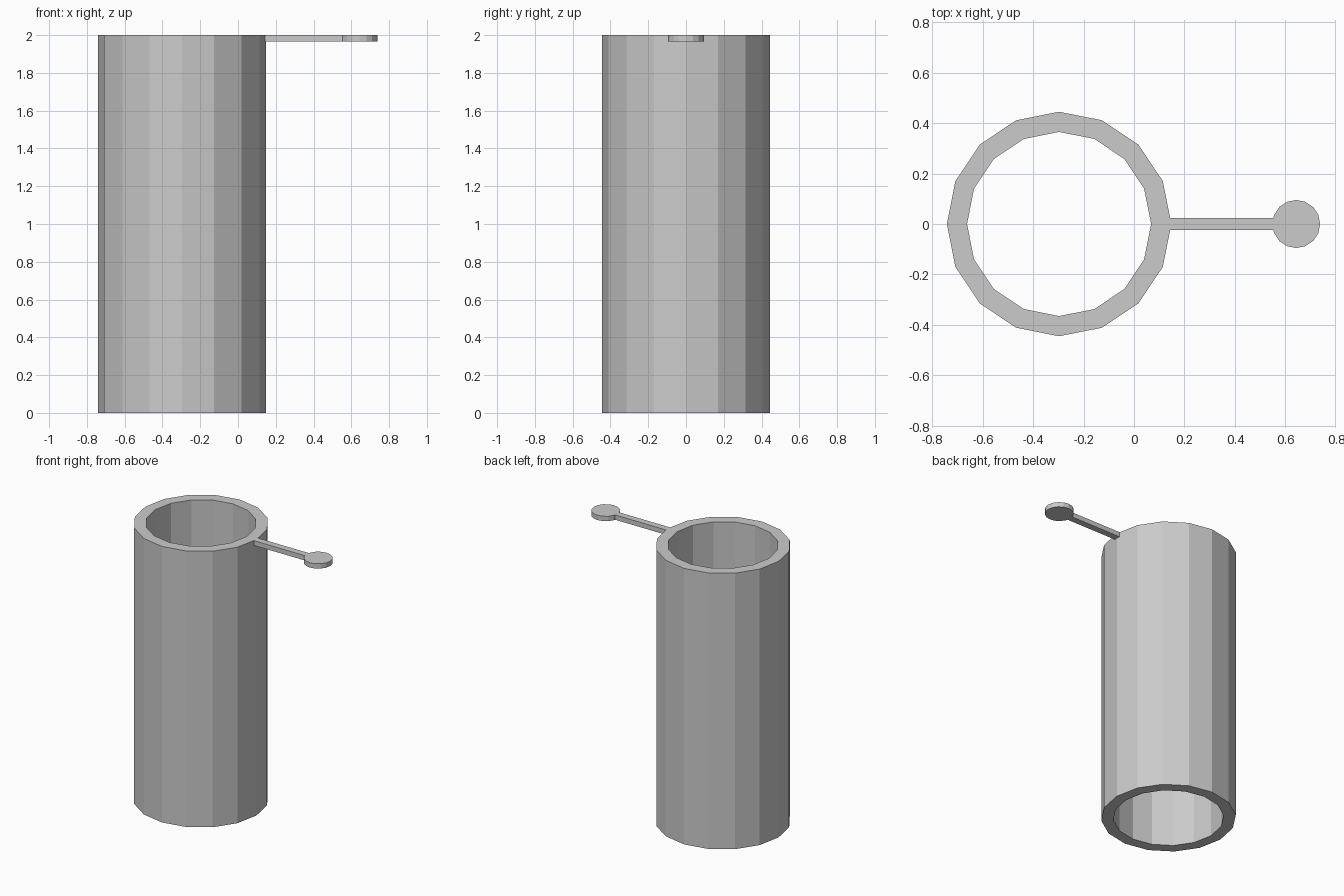
import bpy, bmesh
from math import cos, sin, tan, pi

if "Cube" in bpy.data.objects:
    bpy.data.objects.remove(bpy.data.objects["Cube"])

SIDES = 16
TOP = 2.0


def circle(cx, r):
    return [(cx + r * cos(2 * pi * i / SIDES), r * sin(2 * pi * i / SIDES))
            for i in range(SIDES)]


def finish(name, bm):
    bmesh.ops.recalc_face_normals(bm, faces=bm.faces)
    mesh = bpy.data.meshes.new(name)
    bm.to_mesh(mesh)
    bm.free()
    obj = bpy.data.objects.new(name, mesh)
    bpy.context.collection.objects.link(obj)
    return obj


# Open tube: outer and inner walls joined by flat rims
CX, R_OUT, R_IN = -0.297, 0.445, 0.365
bm = bmesh.new()
rings = [[bm.verts.new((x, y, z)) for x, y in circle(CX, r)]
         for r, z in ((R_OUT, 0), (R_OUT, TOP), (R_IN, TOP), (R_IN, 0))]
for k in range(4):
    a, b = rings[k], rings[(k + 1) % 4]
    for i in range(SIDES):
        j = (i + 1) % SIDES
        bm.faces.new((a[i], a[j], b[j], b[i]))
finish("tube_body", bm)

# Side lever: thin arm starting on the tube wall, ending in a round tab
HALF, THICK = 0.024, 0.035
TAB_X, TAB_R = 0.643, 0.095
wall = CX + R_OUT
root_x = wall - HALF * tan(pi / SIDES)
neck_x = TAB_X - TAB_R + HALF * tan(pi / SIDES)
arc = circle(TAB_X, TAB_R)
half = SIDES // 2
outline = [(wall, 0), (root_x, -HALF), (neck_x, -HALF)]
outline += [arc[i % SIDES] for i in range(half + 1, half + SIDES)]
outline += [(neck_x, HALF), (root_x, HALF)]

bm = bmesh.new()
face = bm.faces.new([bm.verts.new((x, y, TOP - THICK)) for x, y in outline])
ext = bmesh.ops.extrude_face_region(bm, geom=[face], use_keep_orig=True)
bmesh.ops.translate(bm, vec=(0, 0, THICK),
                    verts=[v for v in ext["geom"] if isinstance(v, bmesh.types.BMVert)])
finish("side_lever", bm)
